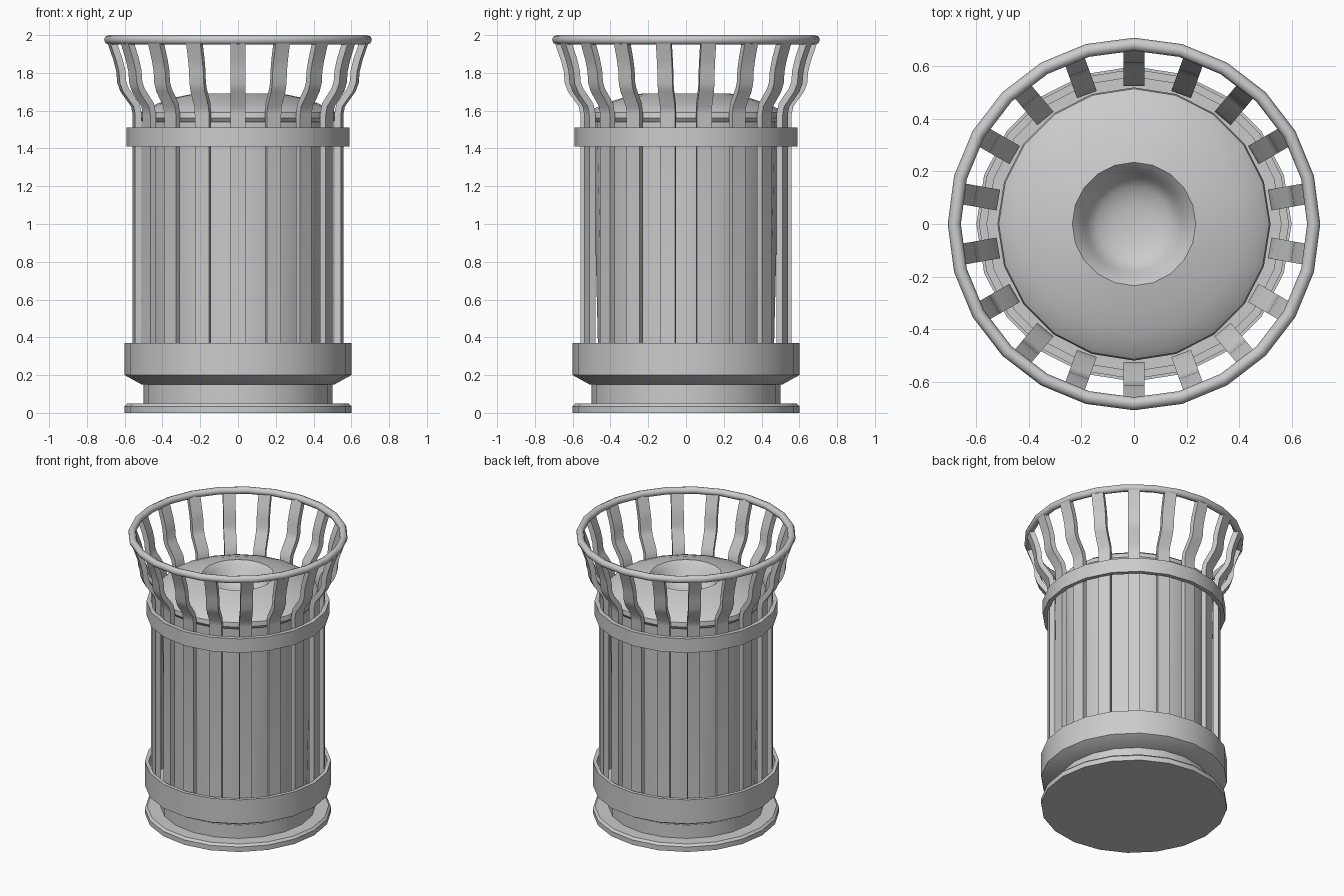
import bpy, bmesh, math
from mathutils import Matrix, Vector

if "Cube" in bpy.data.objects:
    bpy.data.objects.remove(bpy.data.objects["Cube"])

SIDES = 20
SLATS = 18


def finish(name, bm, angle=35):
    bmesh.ops.remove_doubles(bm, verts=bm.verts, dist=1e-5)
    bmesh.ops.recalc_face_normals(bm, faces=bm.faces)
    me = bpy.data.meshes.new(name)
    bm.to_mesh(me)
    bm.free()
    ob = bpy.data.objects.new(name, me)
    bpy.context.collection.objects.link(ob)
    bpy.ops.object.select_all(action='DESELECT')
    ob.select_set(True)
    bpy.context.view_layer.objects.active = ob
    bpy.ops.object.shade_smooth_by_angle(angle=math.radians(angle))
    return ob


def lathe(name, profile, closed=False, sides=SIDES, angle=35):
    """Spin an (r, z) profile about the z axis."""
    bm = bmesh.new()
    pts = profile + profile[:1] if closed else profile
    verts = [bm.verts.new((r, 0, z)) for r, z in pts]
    edges = [bm.edges.new(p) for p in zip(verts, verts[1:])]
    bmesh.ops.spin(bm, geom=verts + edges, cent=(0, 0, 0), axis=(0, 0, 1),
                   angle=2 * math.pi, steps=sides, use_duplicate=False)
    return finish(name, bm, angle)


# Foot plate, neck and lower band
lathe("base_plate", [(0, 0), (0.6, 0), (0.6, 0.035), (0.585, 0.05), (0, 0.05)])
lathe("base_neck", [(0, 0.04), (0.5, 0.04), (0.5, 0.16), (0, 0.16)])
lathe("lower_band", [(0, 0.15), (0.51, 0.15), (0.6, 0.2), (0.6, 0.37),
                     (0.575, 0.37), (0.575, 0.22), (0, 0.22)])

# Tapered inner bin
lathe("inner_bin", [(0, 0.22), (0.463, 0.22), (0.495, 1.55), (0, 1.55)])

# Upper band around the slats
lathe("upper_band", [(0.56, 1.41), (0.59, 1.41), (0.59, 1.51), (0.56, 1.51)],
      closed=True)

# Domed lid with a dished ash bowl
lathe("lid", [(0, 1.54), (0.505, 1.54), (0.52, 1.56), (0.515, 1.59),
              (0.49, 1.61), (0.42, 1.64), (0.33, 1.67), (0.235, 1.69),
              (0.195, 1.65), (0.18, 1.61), (0.14, 1.575), (0.08, 1.555),
              (0, 1.55)], angle=40)

# Top rim
rim = [(0.684 + 0.025 * math.cos(a), 1.975 + 0.025 * math.sin(a))
       for a in (math.tau * i / 8 for i in range(8))]
lathe("top_rim", rim, closed=True, sides=24, angle=60)

# Flared slats: centre line in (r, z), swept with constant width and thickness
path = [Vector(p) for p in ((0.542, 0.22), (0.542, 1.58), (0.552, 1.63),
                            (0.61, 1.71), (0.625, 1.75), (0.63, 1.81),
                            (0.645, 1.87), (0.68, 1.97))]
bm = bmesh.new()
for s in range(SLATS):
    rot = Matrix.Rotation(math.pi / 2 + math.tau * s / SLATS, 3, 'Z')
    rings = []
    for i, p in enumerate(path):
        d = (path[min(i + 1, len(path) - 1)] - path[max(i - 1, 0)]).normalized()
        n = Vector((d.y, -d.x)) * 0.0175
        corners = [(p + n, -0.04), (p + n, 0.04), (p - n, 0.04), (p - n, -0.04)]
        rings.append([bm.verts.new(rot @ Vector((q.x, w, q.y))) for q, w in corners])
    for a, b in zip(rings, rings[1:]):
        for k in range(4):
            j = (k + 1) % 4
            bm.faces.new((a[k], a[j], b[j], b[k]))
    bm.faces.new(rings[0])
    bm.faces.new(rings[-1])
finish("slats", bm)
